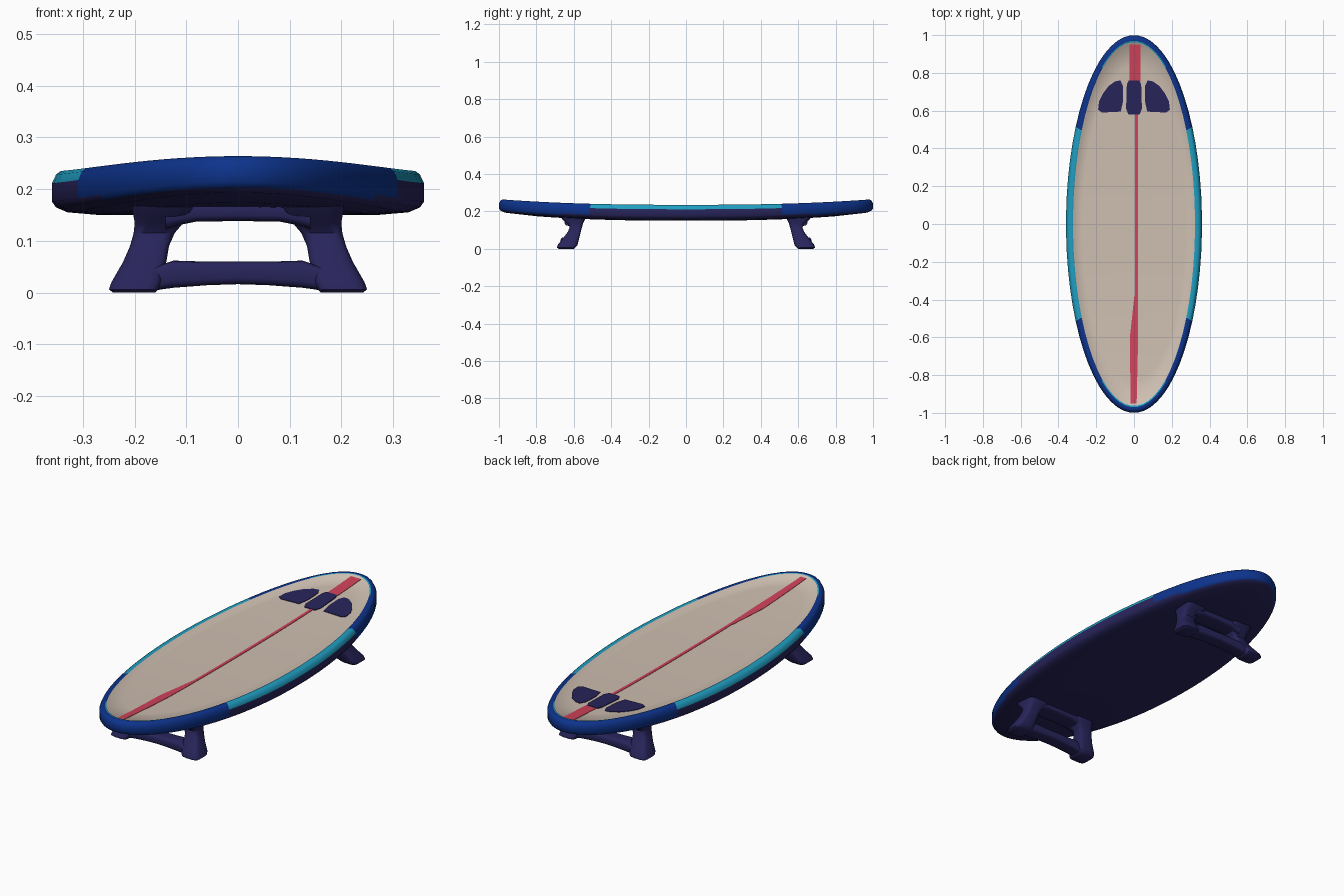
import bpy, bmesh, math

if "Cube" in bpy.data.objects:
    bpy.data.objects.remove(bpy.data.objects["Cube"])

def material(name, rgb):
    m = bpy.data.materials.new(name)
    m.diffuse_color = (*rgb, 1)
    m.use_nodes = True
    m.node_tree.nodes["Principled BSDF"].inputs["Base Color"].default_value = m.diffuse_color
    return m

NAVY = material("dark navy", (0.021, 0.018, 0.105))
BLUE = material("deep blue", (0.004, 0.033, 0.26))
CYAN = material("cyan", (0.014, 0.34, 0.53))
BEIGE = material("beige", (0.62, 0.52, 0.44))
RED = material("coral red", (0.64, 0.055, 0.105))

def finish(bm, name, mats, angle=40):
    bmesh.ops.recalc_face_normals(bm, faces=bm.faces)
    me = bpy.data.meshes.new(name)
    bm.to_mesh(me)
    bm.free()
    for m in mats:
        me.materials.append(m)
    ob = bpy.data.objects.new(name, me)
    bpy.context.collection.objects.link(ob)
    bpy.ops.object.select_all(action='DESELECT')
    ob.select_set(True)
    bpy.context.view_layer.objects.active = ob
    bpy.ops.object.shade_smooth_by_angle(angle=math.radians(angle))
    return ob

# Rocker curves of the board
def top_z(y):
    return 0.235 + 0.03 * abs(y) ** 2.5

def low_z(y):
    return 0.15 + 0.042 * abs(y) ** 2.5

DIP = 0.008
def deck_z(y):
    return top_z(y) - DIP

# Board: rings from the bottom centre, round the rail, to the deck centre
N = 64
rings = [(None, s, 0, 0, 'navy') for s in (0.3, 0.6, 0.82)]
rings += [(0.03, 1, 0.06, 0, 'navy'), (0.008, 1, 0.17, 0, 'navy'), (0, 1, 0.3, 0, 'low'),
          (0, 1, 0.72, 0, 'side'), (0.008, 1, 0.92, 0, 'rail'), (0.017, 1, 1, 0, 'rail'),
          (0.03, 1, 1, 0, 'rail'), (0.037, 1, 1, 0, 'lip'), (0.045, 1, 1, DIP, 'deck')]
rings += [(0.045, s, 1, DIP, 'deck') for s in (0.87, 0.74, 0.6, 0.45, 0.3, 0.15)]

bm = bmesh.new()
loops = []
for d, s, f, drop, tag in rings:
    d = 0.03 if d is None else d
    loop = []
    for i in range(N):
        a = 2 * math.pi * (i + 0.5) / N
        x, y = (0.36 - d) * s * math.cos(a), (1 - d) * s * math.sin(a)
        z = low_z(y) + (top_z(y) - low_z(y)) * f - drop
        loop.append(bm.verts.new((x, y, z)))
    loops.append(loop)

def band_colour(tag, y):
    middle = abs(y) < 0.49
    if tag == 'deck':
        return 3
    if tag == 'lip':
        return 2 if middle or abs(y) > 0.82 else 1
    if tag == 'rail':
        return 2 if middle else 1
    if tag in ('side', 'low'):
        return 0 if middle or (tag == 'low' and abs(y) < 0.7) else 1
    return 0

for k in range(1, len(loops)):
    a, b = loops[k - 1], loops[k]
    for i in range(N):
        j = (i + 1) % N
        face = bm.faces.new((a[i], a[j], b[j], b[i]))
        face.material_index = band_colour(rings[k][4], face.calc_center_median().y)
for loop, z, mi in ((loops[0], low_z(0), 0), (loops[-1], deck_z(0), 3)):
    c = bm.verts.new((0, 0, z))
    for i in range(N):
        bm.faces.new((loop[i], loop[(i + 1) % N], c)).material_index = mi
finish(bm, "board", [NAVY, BLUE, CYAN, BEIGE], 50)

# Painted plates lying on the deck
def plate(name, quads, mat, lift=0.003):
    bm = bmesh.new()
    for pts in quads:
        bm.faces.new([bm.verts.new((x, y, deck_z(y) + lift)) for x, y in pts])
    bmesh.ops.remove_doubles(bm, verts=bm.verts, dist=1e-5)
    ext = bmesh.ops.extrude_face_region(bm, geom=bm.faces[:])
    for v in ext['geom']:
        if isinstance(v, bmesh.types.BMVert):
            v.co.z -= 0.006
    finish(bm, name, [mat], 30)

# Centre stripe, wide at both ends and thin in the middle
def stripe(name, y0, y1, left, right, n):
    quads = []
    for i in range(n):
        t, u = i / n, (i + 1) / n
        L = lambda q: left[0] + (left[1] - left[0]) * q
        R = lambda q: right[0] + (right[1] - right[0]) * q
        ya, yb = y0 + (y1 - y0) * t, y0 + (y1 - y0) * u
        quads.append([(L(t), ya), (R(t), ya), (R(u), yb), (L(u), yb)])
    plate(name, quads, RED, 0.002)

stripe("stripe_front", -0.95, -0.6, (-0.018, -0.022), (0.014, 0.022), 8)
stripe("stripe_front_taper", -0.6, -0.38, (-0.022, 0.002), (0.022, 0.02), 5)
stripe("stripe_middle", -0.38, 0.59, (0.004, 0.004), (0.02, 0.02), 16)
stripe("stripe_back", 0.755, 0.95, (-0.024, -0.024), (0.034, 0.034), 6)

# Grip pads near the back
pad = [(0.07, 0.595), (0.17, 0.59), (0.19, 0.605), (0.185, 0.65), (0.165, 0.69),
       (0.135, 0.73), (0.1, 0.755), (0.072, 0.76), (0.058, 0.73), (0.058, 0.65)]
for side, s in (("left", -1), ("right", 1)):
    plate(side + "_pad", [[(x * s, y) for x, y in pad]], NAVY)
plate("centre_pad", [[(-0.03, 0.58), (0.03, 0.58), (0.042, 0.61), (0.038, 0.74),
                      (0.028, 0.76), (-0.028, 0.76), (-0.038, 0.74), (-0.042, 0.61)]], NAVY, 0.004)

# Rounded cross-section, lofted along an axis
def section(a0, a1, b0, b1, n=16, p=0.45):
    pts = []
    for i in range(n):
        t = 2 * math.pi * (i + 0.5) / n
        c, s = math.cos(t), math.sin(t)
        pts.append(((a0 + a1) / 2 + (a1 - a0) / 2 * math.copysign(abs(c) ** p, c),
                    (b0 + b1) / 2 + (b1 - b0) / 2 * math.copysign(abs(s) ** p, s)))
    return pts

def loft(name, loops3d):
    bm = bmesh.new()
    vs = [[bm.verts.new(p) for p in loop] for loop in loops3d]
    n = len(vs[0])
    for a, b in zip(vs, vs[1:]):
        for i in range(n):
            bm.faces.new((a[i], a[(i + 1) % n], b[(i + 1) % n], b[i]))
    bm.faces.new(vs[0])
    bm.faces.new(vs[-1])
    finish(bm, name, [NAVY], 45)

# Leg: z, inner x, outer x, near y, far y
post = [(0.0, 0.16, 0.242, 0.60, 0.682), (0.006, 0.153, 0.25, 0.592, 0.69),
        (0.02, 0.147, 0.245, 0.58, 0.687), (0.06, 0.138, 0.222, 0.57, 0.655),
        (0.09, 0.133, 0.209, 0.562, 0.632), (0.115, 0.122, 0.202, 0.556, 0.622),
        (0.135, 0.105, 0.2, 0.55, 0.635), (0.155, 0.085, 0.204, 0.54, 0.66),
        (0.18, 0.08, 0.208, 0.535, 0.675)]
# Bars: x, low z, high z
foot_bar = [(-0.16, 0.004, 0.05), (-0.14, 0.007, 0.057), (-0.125, 0.009, 0.062), (-0.06, 0.014, 0.06),
            (0, 0.016, 0.06), (0.06, 0.014, 0.06), (0.125, 0.009, 0.062), (0.14, 0.007, 0.057),
            (0.16, 0.004, 0.05)]
top_bar = [(-0.14, 0.122, 0.18), (-0.115, 0.13, 0.18), (-0.08, 0.137, 0.18), (0, 0.138, 0.18),
           (0.08, 0.137, 0.18), (0.115, 0.13, 0.18), (0.14, 0.122, 0.18)]
for end, sy in (("front", -1), ("back", 1)):
    for side, sx in (("left", -1), ("right", 1)):
        loft(f"{end}_{side}_leg", [[(sx * x, sy * y, z) for x, y in section(x0, x1, y0, y1)]
                                   for z, x0, x1, y0, y1 in post])
    loft(end + "_foot_bar", [[(x, sy * y, z) for y, z in section(0.595, 0.67, z0, z1)]
                             for x, z0, z1 in foot_bar])
    loft(end + "_top_bar", [[(x, sy * y, z) for y, z in section(0.55, 0.65, z0, z1)]
                            for x, z0, z1 in top_bar])
